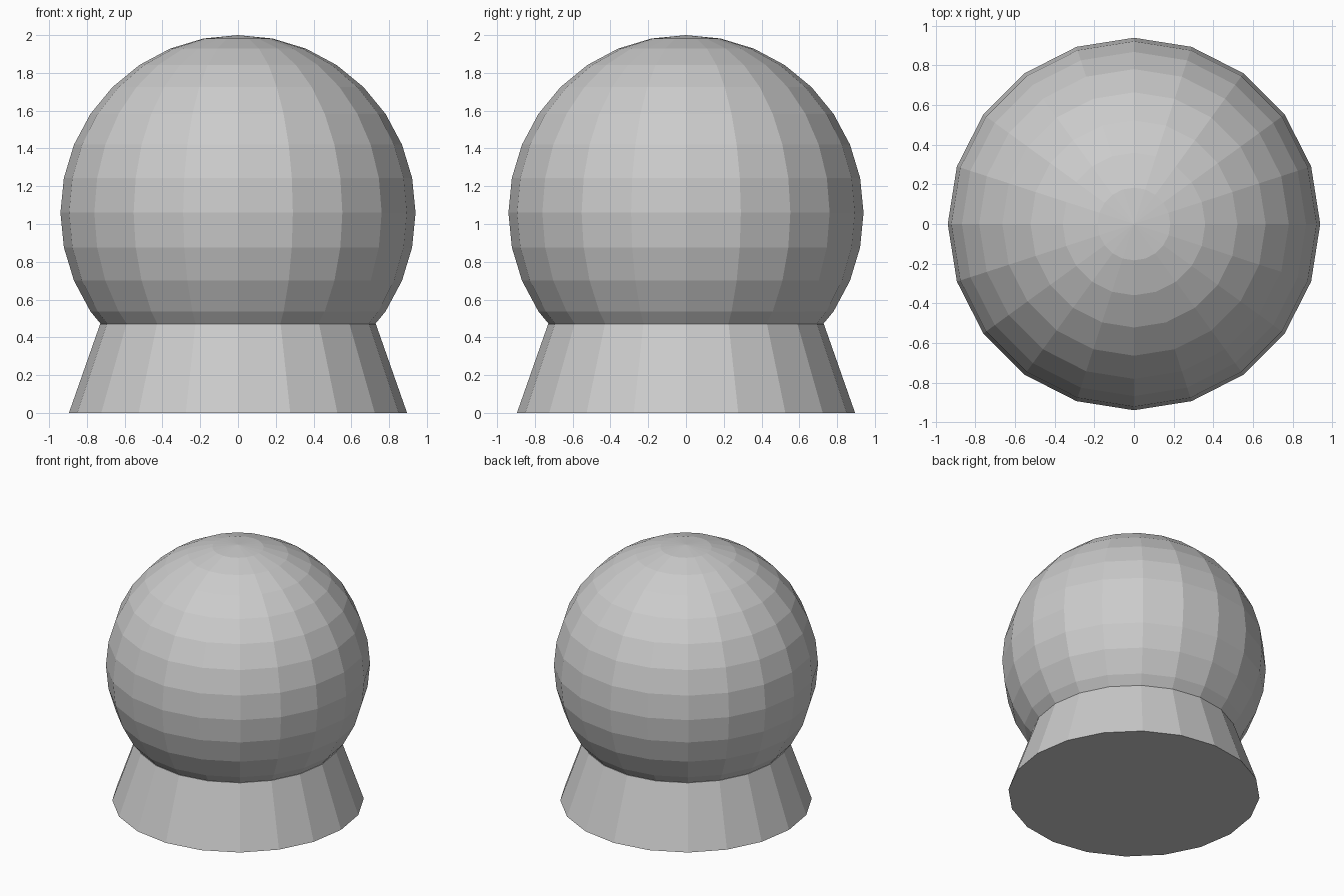
import bpy

if "Cube" in bpy.data.objects:
    bpy.data.objects.remove(bpy.data.objects["Cube"])

# faceted globe resting in the base
bpy.ops.mesh.primitive_uv_sphere_add(segments=20, ring_count=16, radius=0.94,
                                     location=(0, 0, 1.06))
bpy.context.object.name = "globe"

# flared base, its facets aligned with the globe
bpy.ops.mesh.primitive_cone_add(vertices=20, radius1=0.895, radius2=0.73,
                                depth=0.47, location=(0, 0, 0.235))
bpy.context.object.name = "base"
